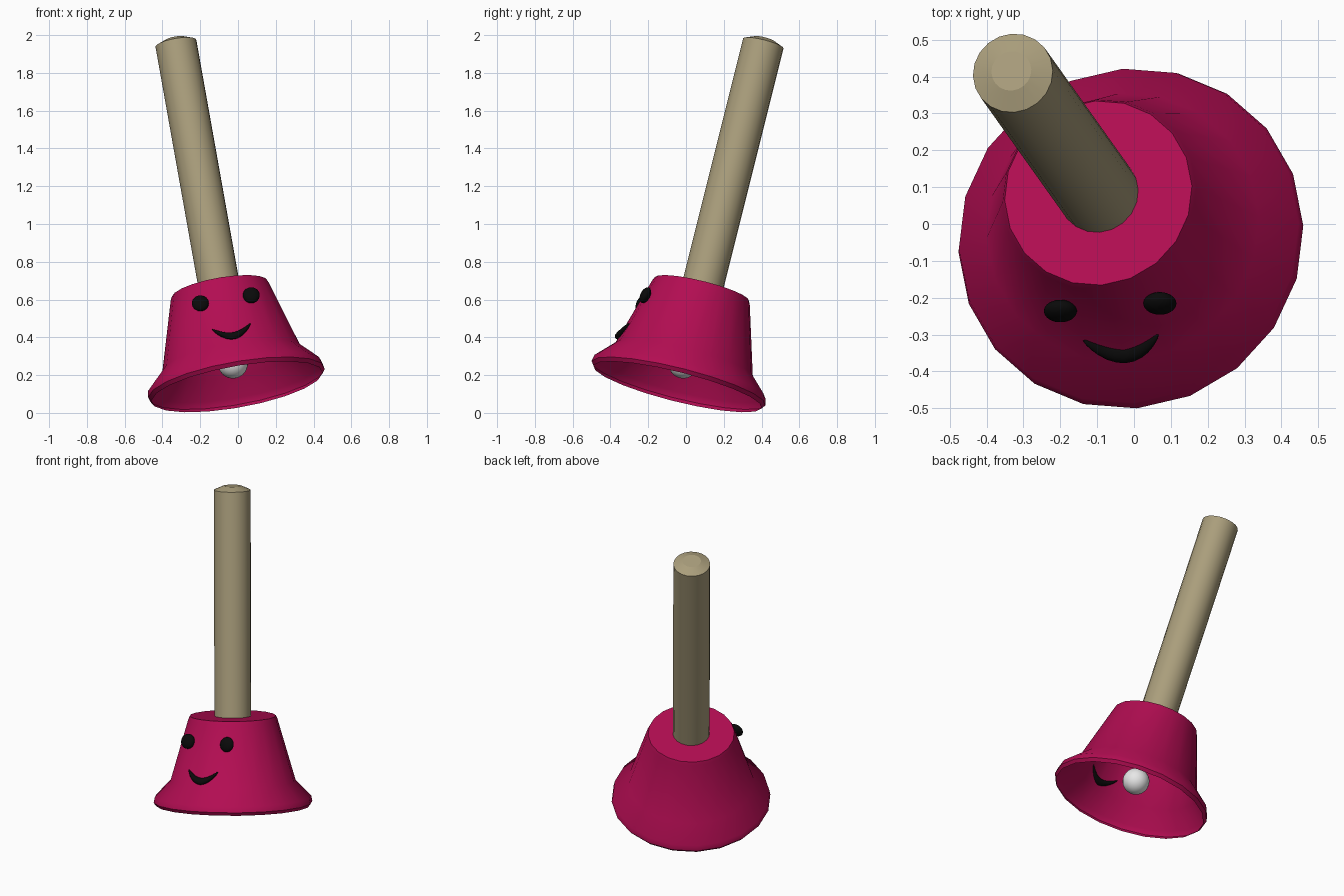
import bpy, bmesh, math
from mathutils import Matrix, Vector

cube = bpy.data.objects.get("Cube")
if cube:
    bpy.data.objects.remove(cube, do_unlink=True)

# Tilted frame shared by all parts: origin at the mouth centre, z along the handle
axis = Vector((-0.178, 0.25, 1)).normalized()
back = Vector((-0.035, 0.968, -0.247))
side = back.cross(axis).normalized()
back = axis.cross(side)
FRAME = Matrix((side, back, axis)).transposed().to_4x4()
FRAME.translation = (-0.005, -0.045, 0.138)


def material(name, rgb, rough=0.5):
    m = bpy.data.materials.new(name)
    m.use_nodes = True
    m.diffuse_color = (*rgb, 1)
    bsdf = m.node_tree.nodes["Principled BSDF"]
    bsdf.inputs["Base Color"].default_value = (*rgb, 1)
    bsdf.inputs["Roughness"].default_value = rough
    return m


MAGENTA = material("magenta", (0.45, 0.004, 0.085))
WOOD = material("pale wood", (0.40, 0.34, 0.20))
BLACK = material("black", (0.003, 0.003, 0.003))
SILVER = material("silver white", (0.8, 0.8, 0.8))


def finish(name, bm, mat, angle=40):
    bmesh.ops.recalc_face_normals(bm, faces=bm.faces)
    mesh = bpy.data.meshes.new(name)
    bm.to_mesh(mesh)
    bm.free()
    mesh.materials.append(mat)
    ob = bpy.data.objects.new(name, mesh)
    bpy.context.collection.objects.link(ob)
    ob.matrix_world = FRAME
    bpy.ops.object.select_all(action="DESELECT")
    ob.select_set(True)
    bpy.context.view_layer.objects.active = ob
    bpy.ops.object.shade_smooth_by_angle(angle=math.radians(angle))
    return ob


def lathe(name, profile, mat, sides=20, angle=40, cap_start=False):
    """Turn (radius, height) points about z and close the top."""
    bm = bmesh.new()
    rings = [[bm.verts.new((r * math.cos(k * math.tau / sides),
                            r * math.sin(k * math.tau / sides), h))
              for k in range(sides)] for r, h in profile]
    for a, b in zip(rings, rings[1:]):
        for k in range(sides):
            n = (k + 1) % sides
            bm.faces.new((a[k], a[n], b[n], b[k]))
    bm.faces.new(rings[-1])
    if cap_start:
        bm.faces.new(rings[0][::-1])
    return finish(name, bm, mat, angle)


def ball(name, centre, size, mat, turn=Matrix(), bend=None):
    bm = bmesh.new()
    bmesh.ops.create_uvsphere(bm, u_segments=24, v_segments=16, radius=1)
    bm.transform(Matrix.Translation(centre) @ turn @ Matrix.Diagonal((*size, 1)))
    if bend:
        for v in bm.verts:
            bend(v.co)
    return finish(name, bm, mat, 60)


# Bell: thin open shell with a flared lip, closed at the shoulder
lathe("bell", [(0.46, 0), (0.475, 0.02), (0.468, 0.055), (0.375, 0.15),
               (0.267, 0.52), (0.258, 0.54)], MAGENTA)

# Handle with a low domed end
lathe("handle", [(0.11, 0.53), (0.11, 1.902), (0.055, 1.926)], WOOD,
      angle=20, cap_start=True)

# Clapper
ball("clapper", (0, 0, 0.13), (0.08,) * 3, SILVER)

# Eyes: flattened balls leaning with the wall
lean = Matrix.Rotation(math.radians(-12), 4, "X")
for label, s in (("right", -1), ("left", 1)):
    ball(label + "_eye", (s * 0.137, -0.288, 0.41), (0.045, 0.026, 0.045), BLACK, lean)


# Smile: long tapered ball bent upwards and around the wall
def smile_bend(co):
    co.z += 0.06 * (co.x / 0.104) ** 2
    radius = 0.375 - 0.29 * (co.z - 0.15)
    co.y -= math.sqrt(radius ** 2 - co.x ** 2) + 0.003


ball("smile", (0, 0, 0.188), (0.104, 0.02, 0.02), BLACK, bend=smile_bend)
